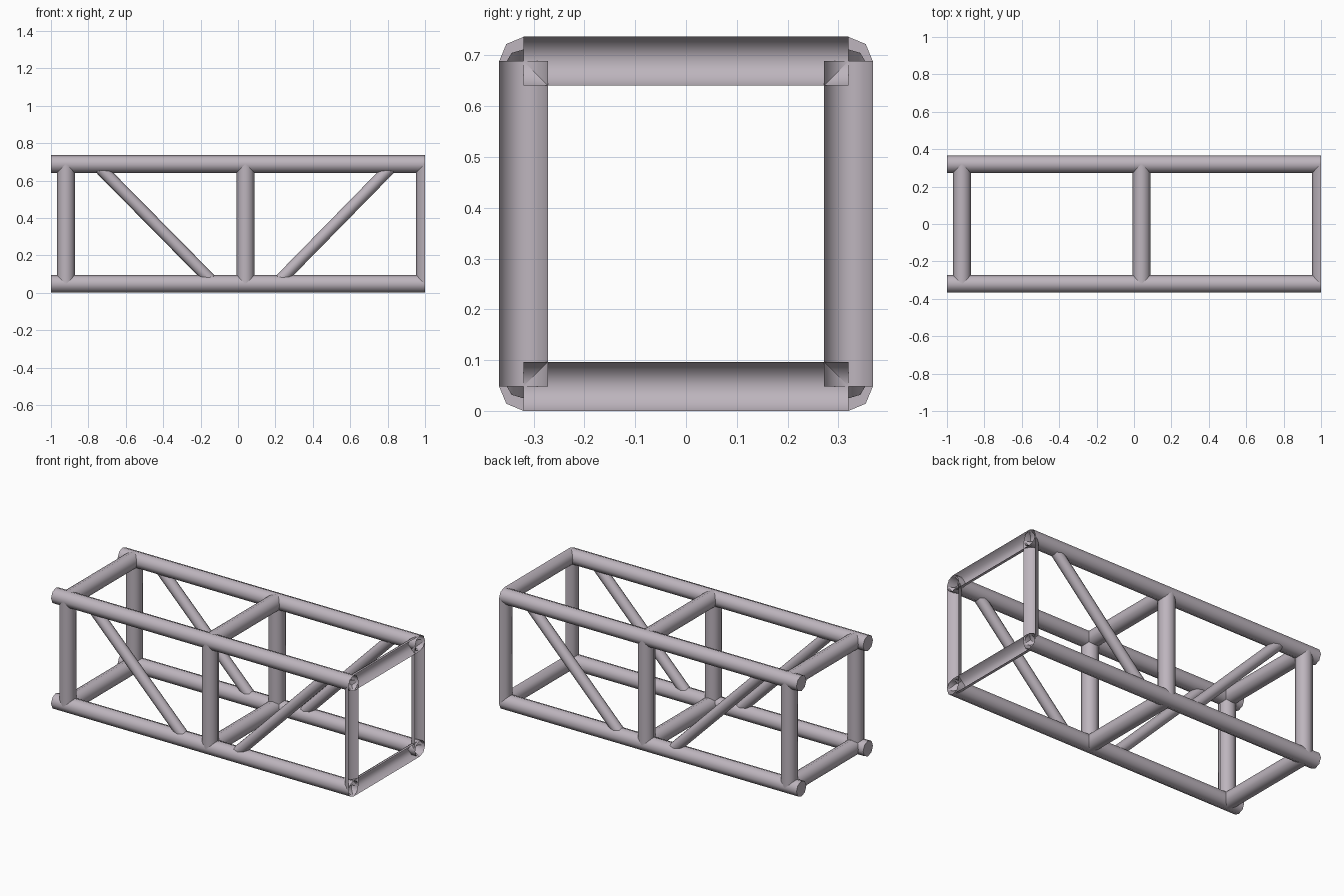
import bpy, bmesh, math
from mathutils import Vector

if "Cube" in bpy.data.objects:
    bpy.data.objects.remove(bpy.data.objects["Cube"])

R = 0.0475          # chord radius
RF = 0.048          # frame tube radius
RD = 0.0325         # diagonal brace radius
YC = 0.32           # chord offset from the centre plane
ZB, ZT = 0.048, 0.6885
SIDES = 8

metal = bpy.data.materials.new("metal")
metal.diffuse_color = (0.51, 0.46, 0.51, 1)
metal.use_nodes = True
metal.node_tree.nodes["Principled BSDF"].inputs["Base Color"].default_value = metal.diffuse_color


def tube(name, a, b, ref, r=RF, half=False, cap_start=False):
    """Open eight-sided tube from a to b; half keeps only the side towards -ref."""
    a, b = Vector(a), Vector(b)
    d = (b - a).normalized()
    u = Vector(ref)
    v = d.cross(u)
    count = SIDES // 2 + 1 if half else SIDES
    start = math.pi / 2 if half else 0
    bm = bmesh.new()

    def ring(p):
        angles = [start + 2 * math.pi * i / SIDES for i in range(count)]
        return [bm.verts.new(p + r * (math.cos(t) * u + math.sin(t) * v)) for t in angles]

    low, high = ring(a), ring(b)
    for i in range(count - 1 if half else count):
        j = (i + 1) % count
        bm.faces.new((low[i], low[j], high[j], high[i])).smooth = True
    if cap_start:
        # separate ring keeps the rim sharp
        bm.faces.new(ring(a)[::-1])
    me = bpy.data.meshes.new(name)
    bm.to_mesh(me)
    bm.free()
    me.materials.append(metal)
    ob = bpy.data.objects.new(name, me)
    bpy.context.collection.objects.link(ob)
    return ob


# Long chords with closed left ends
for y in (-YC, YC):
    for z in (ZB, ZT):
        tube("chord", (-1, y, z), (1, y, z), (0, 0, 1), r=R, cap_start=True)

# Square frames; the one at the right end is split in half at the module joint
for x in (-0.92, 0.04, 1.0):
    half = x == 1.0
    for y in (-YC, YC):
        tube("upright", (x, y, ZB), (x, y, ZT), (1, 0, 0), half=half)
    for z in (ZB, ZT):
        tube("cross_bar", (x, -YC, z), (x, YC, z), (1, 0, 0), half=half)

# Diagonal braces on front and back, running between chord axes
for y in (-YC, YC):
    for x_low, x_high in ((-0.126, -0.758), (0.206, 0.834)):
        tube("diagonal_brace", (x_low, y, ZB), (x_high, y, ZT), (0, 1, 0), r=RD)
